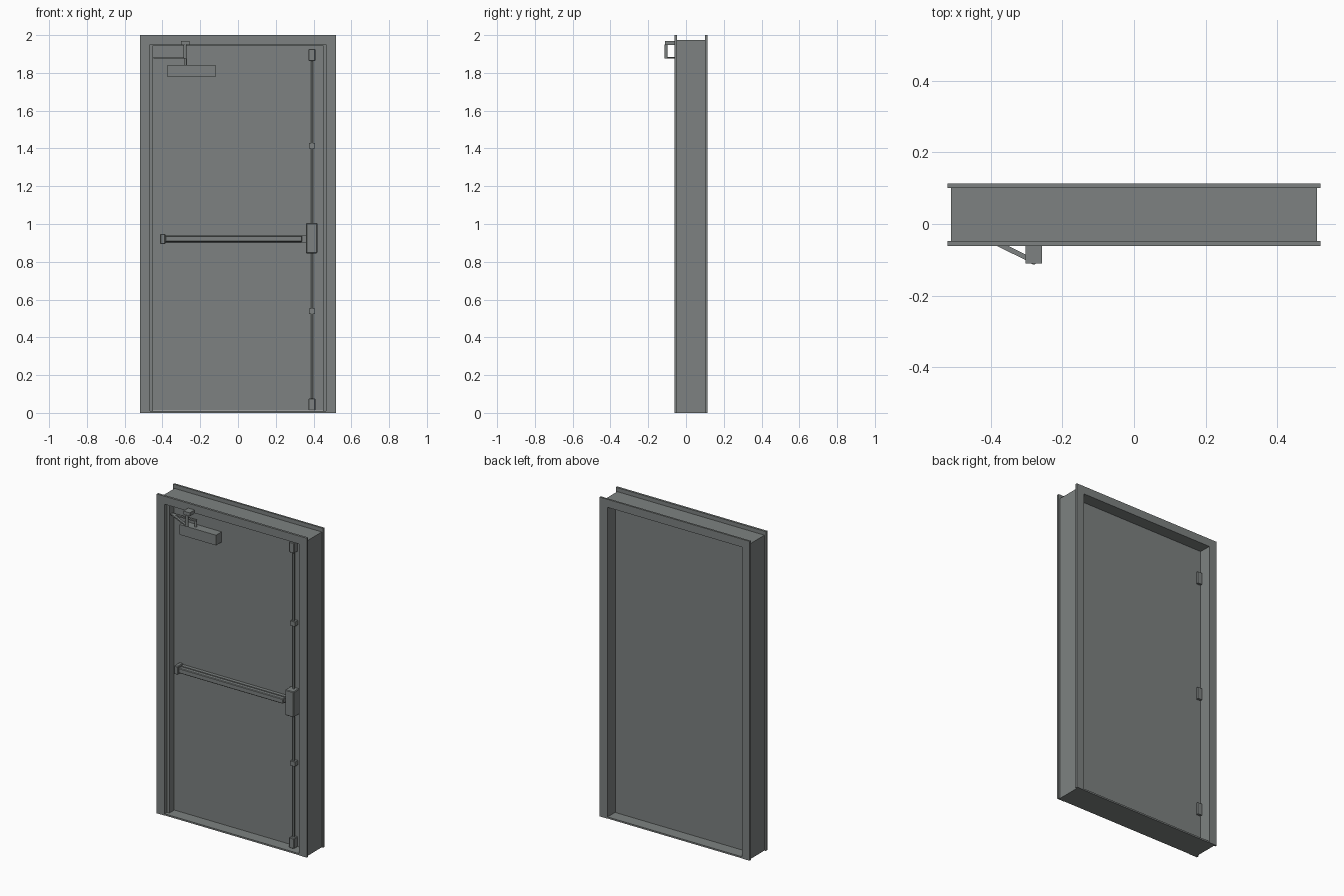
import bpy
import bmesh
import math
from mathutils import Vector

if "Cube" in bpy.data.objects:
    bpy.data.objects.remove(bpy.data.objects["Cube"])

steel = bpy.data.materials.new("painted grey steel")
steel.diffuse_color = (0.205, 0.222, 0.218, 1)
steel.use_nodes = True
steel.node_tree.nodes["Principled BSDF"].inputs["Base Color"].default_value = steel.diffuse_color


def finish(name, bm):
    bmesh.ops.recalc_face_normals(bm, faces=bm.faces)
    mesh = bpy.data.meshes.new(name)
    bm.to_mesh(mesh)
    bm.free()
    mesh.materials.append(steel)
    obj = bpy.data.objects.new(name, mesh)
    bpy.context.collection.objects.link(obj)
    return obj


def box(name, x, y, z, bevel=0):
    """Box from (min, max) ranges."""
    bm = bmesh.new()
    bmesh.ops.create_cube(bm, size=1)
    for v in bm.verts:
        v.co = [r[0] if c < 0 else r[1] for c, r in zip(v.co, (x, y, z))]
    obj = finish(name, bm)
    if bevel:
        mod = obj.modifiers.new("edge", 'BEVEL')
        mod.width, mod.segments = bevel, 1
    return obj


def portal(name, outer, top, inner, head, y):
    """Upside-down U profile, extruded along y."""
    pts = [(-outer, 0), (-outer, top), (outer, top), (outer, 0),
           (inner, 0), (inner, head), (-inner, head), (-inner, 0)]
    bm = bmesh.new()
    face = bm.faces.new([bm.verts.new((px, y[0], pz)) for px, pz in pts])
    ext = bmesh.ops.extrude_face_region(bm, geom=[face])
    verts = [g for g in ext["geom"] if isinstance(g, bmesh.types.BMVert)]
    bmesh.ops.translate(bm, verts=verts, vec=(0, y[1] - y[0], 0))
    return finish(name, bm)


def link(name, a, b, width, height):
    """Flat bar between two points at the same height."""
    a, b = Vector(a), Vector(b)
    d = b - a
    half = d.length / 2
    obj = box(name, (-half, half), (-width / 2, width / 2), (-height / 2, height / 2))
    obj.location = (a + b) / 2
    obj.rotation_euler.z = math.atan2(d.y, d.x)
    return obj


def cylinder(name, x, y, z, radius):
    bm = bmesh.new()
    bmesh.ops.create_cone(bm, cap_ends=True, segments=16, radius1=radius,
                          radius2=radius, depth=z[1] - z[0])
    bmesh.ops.translate(bm, verts=bm.verts, vec=(x, y, (z[0] + z[1]) / 2))
    obj = finish(name, bm)
    for p in obj.data.polygons:
        p.use_smooth = len(p.vertices) == 4
    return obj


FACE = 0.01     # front surface of the door leaf
BACK = 0.04     # rear surface of the door leaf

# Frame: casings front and rear, jamb between them, stop against the leaf
portal("front_casing", 0.52, 2.0, 0.466, 1.95, (-0.062, -0.048))
portal("rear_casing", 0.52, 2.0, 0.466, 1.95, (0.101, 0.113))
portal("jamb", 0.51, 1.975, 0.466, 1.95, (-0.048, 0.101))
portal("door_stop", 0.466, 1.95, 0.45, 1.944, (-0.035, FACE))
box("threshold", (-0.466, 0.466), (-0.06, 0.111), (0, 0.01))

# Door leaf
box("door_leaf", (-0.462, 0.462), (FACE, BACK), (0.012, 1.947))

# Hinges on the rear side
for i, z in enumerate((0.24, 1.0, 1.76)):
    box(f"hinge_{i + 1}", (-0.46, -0.43), (BACK, 0.055), (z - 0.037, z + 0.037))

# Push bar
box("bar_rail", (-0.39, 0.362), (-0.012, FACE), (0.9, 0.94))
box("push_pad", (-0.385, 0.34), (-0.04, -0.012), (0.905, 0.937), 0.004)
box("bar_end_bracket", (-0.412, -0.385), (-0.045, FACE), (0.894, 0.948), 0.004)
box("latch_case", (0.36, 0.42), (-0.05, FACE), (0.845, 1.005), 0.004)

# Vertical rods with end latches and guides
for name, z in (("lower_rod", (0.07, 0.85)), ("upper_rod", (1.0, 1.87))):
    cylinder(name, 0.392, -0.008, z, 0.006)
for name, z in (("bottom_latch", (0.012, 0.076)), ("top_latch", (1.862, 1.927))):
    box(name, (0.374, 0.409), (-0.03, FACE), z, 0.003)
for name, z in (("lower_guide", 0.538), ("upper_guide", 1.415)):
    box(name, (0.376, 0.408), (-0.02, FACE), (z - 0.014, z + 0.014))

# Door closer: body, spindle, folding arm and bracket
box("closer_body", (-0.373, -0.12), (-0.046, FACE), (1.778, 1.842))
cylinder("closer_spindle", -0.28, -0.018, (1.842, 1.884), 0.007)
elbow = (-0.445, -0.022, 1.88)
link("closer_main_arm", (-0.275, -0.018, 1.88), elbow, 0.014, 0.008)
link("closer_fore_arm", elbow, (-0.28, -0.104, 1.88), 0.014, 0.008)
cylinder("closer_post", -0.28, -0.105, (1.876, 1.95), 0.008)
box("closer_bracket", (-0.302, -0.257), (-0.11, -0.062), (1.948, 1.97))
